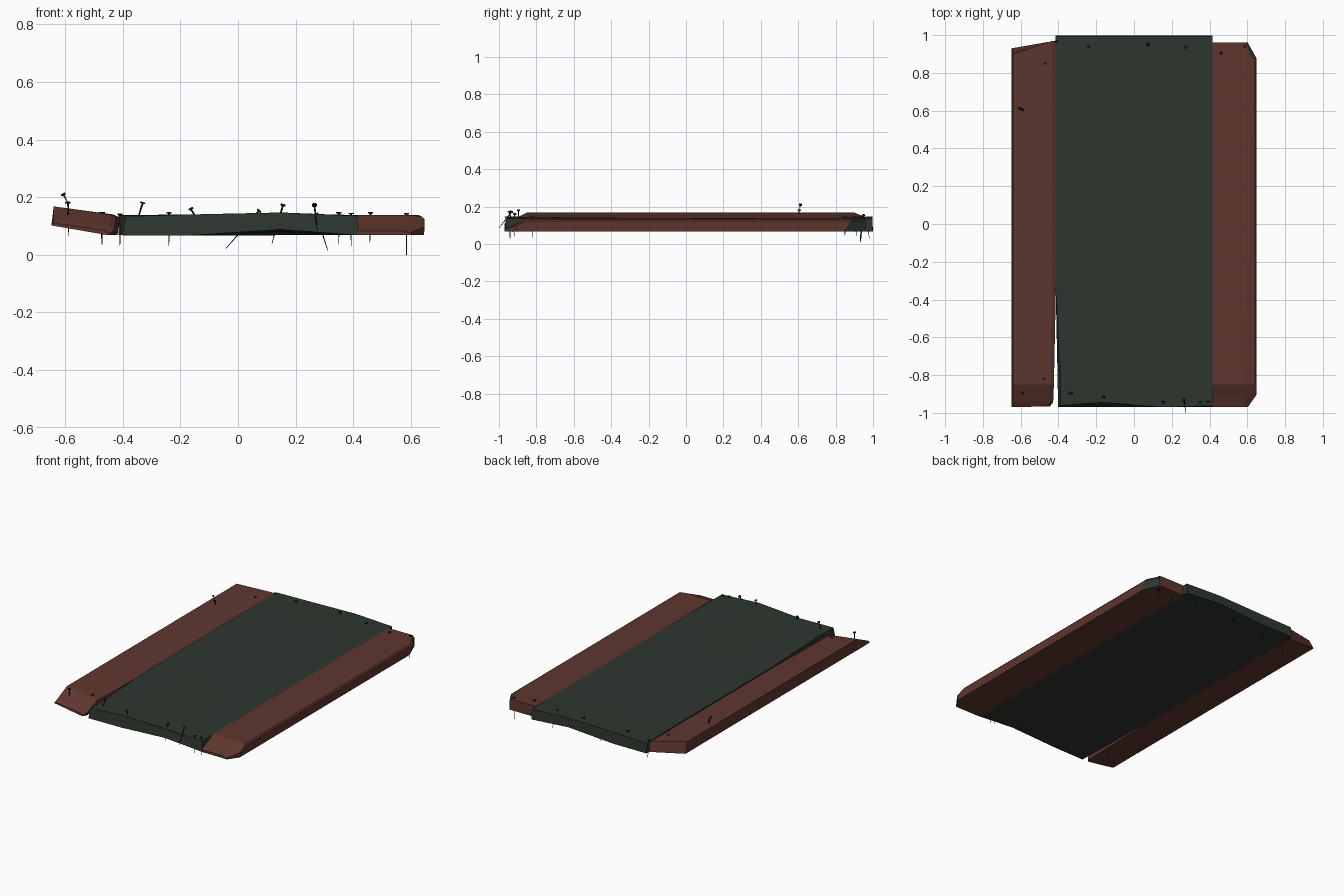
import bpy, bmesh
from mathutils import Vector


def material(name, rgb):
    m = bpy.data.materials.new(name)
    m.diffuse_color = (*rgb, 1)
    return m


RED = material("red brown paint", (0.115, 0.037, 0.028))
GREEN = material("dark green paint", (0.027, 0.037, 0.028))
IRON = material("dark iron", (0.008, 0.010, 0.010))


def finish(bm, name, *mats):
    bmesh.ops.recalc_face_normals(bm, faces=bm.faces)
    mesh = bpy.data.meshes.new(name)
    bm.to_mesh(mesh)
    bm.free()
    for m in mats:
        mesh.materials.append(m)
    ob = bpy.data.objects.new(name, mesh)
    bpy.context.collection.objects.link(ob)
    return ob


def loft(loops):
    """Skin equal-length loops of points and close both ends."""
    bm = bmesh.new()
    rings = [[bm.verts.new(p) for p in loop] for loop in loops]
    n = len(rings[0])
    for a, b in zip(rings, rings[1:]):
        for i in range(n):
            j = (i + 1) % n
            bm.faces.new((a[i], a[j], b[j], b[i]))
    bm.faces.new(rings[0])
    bm.faces.new(rings[-1])
    return bm


# Centre board: slightly warped, split away at the front left
def board_section(y, left_top, left_bottom, bend, ys):
    top_x = (left_top, -0.17, 0.15, 0.415)
    bot_x = (left_bottom, -0.17, 0.15, 0.415)
    top_z = (0.138 - 0.004 * bend, 0.140, 0.140 + 0.007 * bend, 0.138 - 0.003 * bend)
    bot_z = (0.068, 0.067, 0.068 + 0.020 * bend, 0.068)
    top = [(x, y + d, z) for x, d, z in zip(top_x, ys, top_z)]
    bot = [(x, y + d * 0.3, z) for x, d, z in zip(bot_x, ys, bot_z)]
    return top + bot[::-1]


flat = (0, 0, 0, 0)
finish(loft([
    board_section(-0.970, -0.390, -0.402, 1, (0.008, 0.026, 0.0, 0.008)),
    board_section(-0.80, -0.390, -0.405, 0.6, flat),
    board_section(-0.32, -0.415, -0.415, 0, flat),
    board_section(0.80, -0.415, -0.415, 0, flat),
    board_section(1.00, -0.415, -0.415, 1, (-0.004, -0.006, -0.004, -0.004)),
]), "centre_board", GREEN)


# Left plank: tilted up at its outer edge, wedge-cut at the front
def left_section(y_out, y_in, x_in, drop_out=0, drop_in=0, back=0):
    return [(-0.648, y_out, 0.102), (-0.640, y_out - back, 0.168 - drop_out),
            (x_in - 0.02, y_in, 0.140 - drop_in), (x_in, y_in, 0.130 - drop_in),
            (x_in - 0.005, y_in, 0.068)]


finish(loft([
    left_section(-0.970, -0.965, -0.445, 0.058, 0.055),
    left_section(-0.945, -0.945, -0.428, 0.045, 0.042),
    left_section(-0.85, -0.85, -0.424),
    left_section(-0.32, -0.32, -0.413),
    left_section(0.93, 0.97, -0.413, back=0.03),
]), "left_plank", RED)


# Right plank: bevelled outer edge, corners cut off, rear cut shows green
def right_section(y, x_out, drop=0, lean=0.0, strip=0.03):
    return [(0.415, y, 0.068), (x_out, y - lean, 0.068),
            (x_out + 0.002, y + lean * 0.6, 0.122 - drop * 0.8),
            (x_out - 0.006, y + lean, 0.132 - drop),
            (x_out - 0.006 - strip, y, 0.138 - drop), (0.415, y, 0.138 - drop)]


bm = loft([
    right_section(-0.970, 0.600, 0.055, 0, 0.02),
    right_section(-0.905, 0.646, 0.028, 0, 0.04),
    right_section(-0.85, 0.646, 0, 0, 0.045),
    right_section(0.865, 0.646, 0, 0.022, 0.012),
    right_section(0.960, 0.600, 0, 0, 0.005),
])
for f in bm.faces:
    c = f.calc_center_median()
    if c.y > 0.88 and c.x > 0.59:
        f.material_index = 1
finish(bm, "right_plank", RED, GREEN)


# Nails: (head, tip)
def nail(name, head, tip):
    head, tip = Vector(head), Vector(tip)
    axis = tip - head
    rot = (-axis).to_track_quat('Z', 'Y').to_matrix().to_4x4()
    bm = bmesh.new()
    for r1, r2, length, start in ((0.001, 0.0035, axis.length, 0), (0.009, 0.009, 0.005, 0)):
        made = bmesh.ops.create_cone(bm, cap_ends=True, segments=8,
                                     radius1=r1, radius2=r2, depth=length)["verts"]
        mid = head + axis.normalized() * (length / 2)
        for v in made:
            v.co = rot @ v.co + mid
    finish(bm, name, IRON)


nails = [
    # front row
    ((-0.590, -0.895, 0.183), (-0.588, -0.900, 0.065)),
    ((-0.475, -0.820, 0.148), (-0.473, -0.820, 0.035)),
    ((-0.330, -0.895, 0.183), (-0.365, -0.900, 0.070)),
    ((-0.165, -0.915, 0.162), (-0.110, -0.930, 0.065)),
    ((0.157, -0.945, 0.175), (0.118, -0.915, 0.040)),
    ((0.265, -0.930, 0.175), (0.275, -1.000, 0.085)),
    ((0.350, -0.945, 0.148), (0.350, -0.945, 0.035)),
    ((0.393, -0.940, 0.146), (0.393, -0.940, 0.030)),
    # rear row
    ((-0.470, 0.850, 0.148), (-0.472, 0.850, 0.035)),
    ((-0.410, 0.965, 0.143), (-0.410, 0.980, 0.033)),
    ((-0.240, 0.940, 0.148), (-0.240, 0.940, 0.030)),
    ((0.075, 0.950, 0.155), (-0.042, 0.930, 0.022)),
    ((0.270, 0.935, 0.144), (0.312, 0.935, 0.015)),
    ((0.460, 0.905, 0.148), (0.458, 0.910, 0.042)),
    ((0.585, 0.940, 0.145), (0.585, 0.930, 0.000)),
]
for i, (head, tip) in enumerate(nails):
    nail(f"nail_{i + 1}", head, tip)

# Bent nail sticking out of the left plank
nail("bent_nail_top", (-0.608, 0.612, 0.212), (-0.590, 0.606, 0.180))
nail("bent_nail_shank", (-0.592, 0.606, 0.184), (-0.585, 0.600, 0.130))
